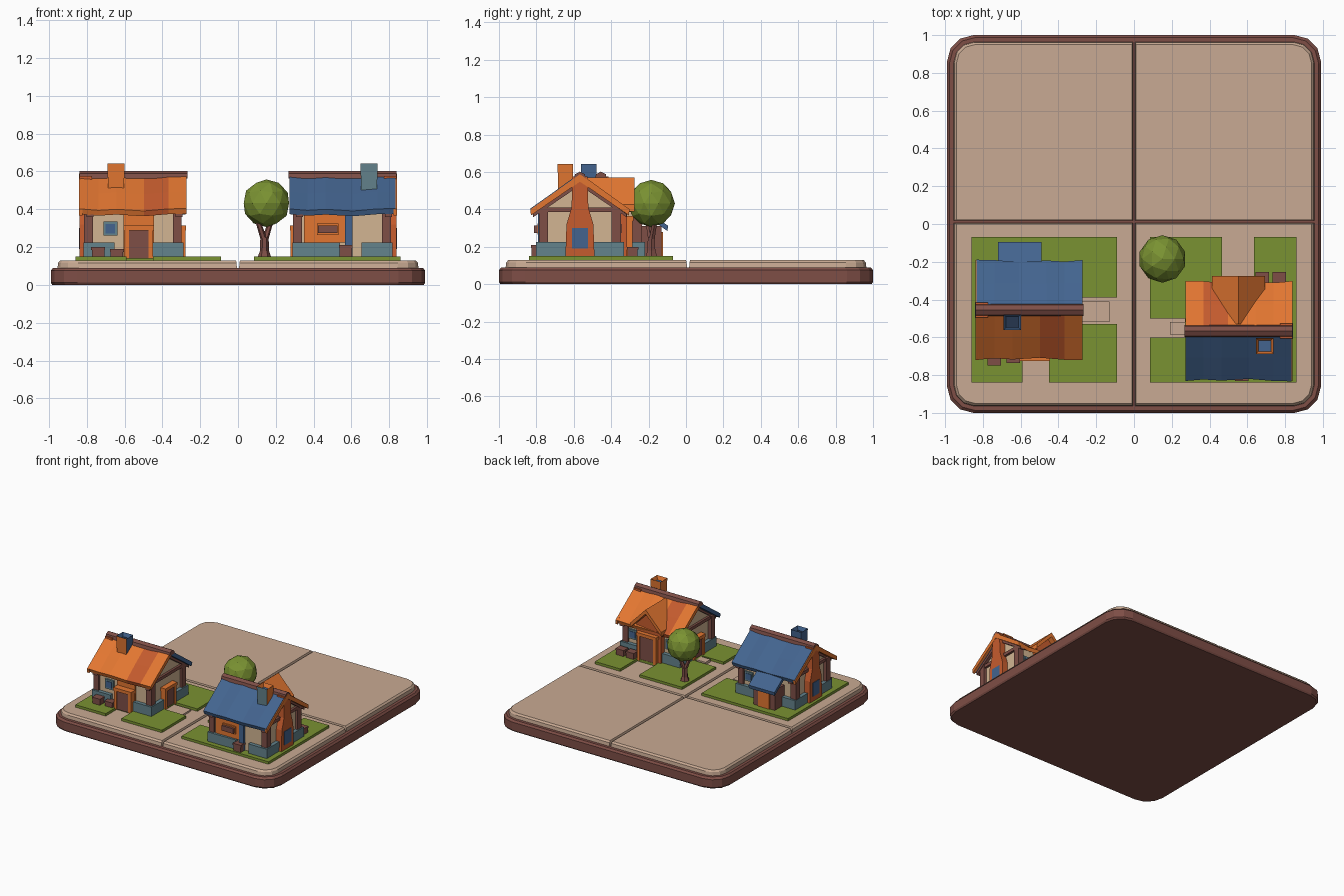
import bpy, bmesh, math
from mathutils import Vector

if "Cube" in bpy.data.objects:
    bpy.data.objects.remove(bpy.data.objects["Cube"])


def material(name, hexcode):
    m = bpy.data.materials.new(name)
    c = [int(hexcode[i:i + 2], 16) / 255 for i in (0, 2, 4)]
    m.diffuse_color = [v / 12.92 if v < .04 else ((v + .055) / 1.055) ** 2.4 for v in c] + [1]
    m.use_nodes = True
    m.node_tree.nodes["Principled BSDF"].inputs["Base Color"].default_value = m.diffuse_color
    return m


BROWN = material("brown wood", "7E4E46")
TAN = material("tan paving", "C9AA93")
CREAM = material("cream plaster", "D2B592")
GRASS = material("grass green", "7A9232")
ORANGE = material("orange", "E27631")
RUST = material("rust orange", "C65C2E")
BLUE = material("blue", "43648F")
STONE = material("blue grey stone", "64838C")
DARK = material("dark navy", "26364F")


def finish(name, bm, *mats):
    bmesh.ops.recalc_face_normals(bm, faces=bm.faces)
    me = bpy.data.meshes.new(name)
    bm.to_mesh(me)
    bm.free()
    for m in mats:
        me.materials.append(m)
    ob = bpy.data.objects.new(name, me)
    bpy.context.collection.objects.link(ob)
    return ob


def loft(name, rings, *mats):
    """Join rings of points into a closed solid."""
    bm = bmesh.new()
    rows = [[bm.verts.new(p) for p in r] for r in rings]
    n = len(rows[0])
    for a, b in zip(rows, rows[1:]):
        for i in range(n):
            bm.faces.new((a[i], a[(i + 1) % n], b[(i + 1) % n], b[i]))
    bm.faces.new(rows[0])
    bm.faces.new(rows[-1])
    return finish(name, bm, *mats)


def box(name, x0, x1, y0, y1, z0, z1, mat):
    return loft(name, [[(x0, y0, z), (x1, y0, z), (x1, y1, z), (x0, y1, z)] for z in (z0, z1)], mat)


def prism_x(name, pts, x0, x1, mat):
    return loft(name, [[(x, y, z) for y, z in pts] for x in (x0, x1)], mat)


def prism_y(name, pts, y0, y1, mat):
    return loft(name, [[(x, y, z) for x, z in pts] for y in (y0, y1)], mat)


def tube(name, path, radii, mat, n=6):
    loft(name, [[(p[0] + r * math.cos(6.2832 * i / n), p[1] + r * math.sin(6.2832 * i / n), p[2])
                 for i in range(n)] for p, r in zip(path, radii)], mat)


def arc(cx, cy, r, start, seg=3):
    return [(cx + r * math.cos(start + math.pi / 2 * i / seg),
             cy + r * math.sin(start + math.pi / 2 * i / seg)) for i in range(seg + 1)]


def wall_plate(name, x, y, nx, ny, w, z0, z1, depth, mat):
    """Plate centred on a wall point, standing out along the wall normal."""
    hx = w / 2 if ny else depth
    hy = w / 2 if nx else depth
    return box(name, x - hx, x + hx, y - hy, y + hy, z0, z1, mat)


def door(name, x, y, nx, ny, w=.14, top=.31):
    for k in (-1, 1):
        o = k * (w / 2 - .012)
        wall_plate(name + "_jamb", x + (o if ny else 0), y + (o if nx else 0), nx, ny, .024, .14, top, .04, ORANGE)
    wall_plate(name + "_lintel", x, y, nx, ny, w + .01, top - .022, top + .004, .044, ORANGE)
    wall_plate(name + "_leaf", x, y, nx, ny, w - .04, .14, top - .02, .033, BROWN)


def window(name, x, y, nx, ny, w=.075, z0=.26, z1=.335):
    wall_plate(name + "_frame", x, y, nx, ny, w, z0, z1, .012, STONE)
    wall_plate(name + "_pane", x, y, nx, ny, w - .025, z0 + .013, z1 - .013, .016, BLUE)


def chimney(name, x, y, mat, front, hole):
    h, k = .046, .042
    bm = bmesh.new()
    bmesh.ops.create_cube(bm, size=1)
    for v in bm.verts:
        s = 1 if v.co.z > 0 else .9
        v.co = (x + v.co.x * 2 * h * s, y + v.co.y * 2 * k * s, .57 + v.co.z * .145)
    bm.normal_update()
    top = max(bm.faces, key=lambda f: f.normal.z)
    face = min(bm.faces, key=lambda f: f.normal.y)
    face.material_index = 1
    bmesh.ops.inset_region(bm, faces=[top], thickness=.018)
    for v in top.verts:
        v.co.z -= .03
    top.material_index = 2
    finish(name, bm, mat, front, hole)


def roof_slope(name, cx, cy, d, mat):
    """One uneven slope: d is -1 for the front, 1 for the back."""
    xs = (-.28, -.185, -.09, .055, .185, .28)
    lift = (.004, -.004, .002, -.007, .004, .006)
    rings = []
    for x, l in zip(xs, lift):
        x *= -d
        rings.append([(cx + x, cy, .588 + l), (cx + x, cy + d * .14, .487 + l),
                      (cx + x, cy + d * (.26 + l), .398 + l), (cx + x, cy + d * (.25 + l), .37 + l),
                      (cx + x, cy, .55 + l)])
    ob = loft(name, rings, mat, RUST)
    if mat == ORANGE:
        for p in ob.data.polygons:
            if .055 < (p.center.x - cx) * -d < .185:
                p.material_index = 1


def house(tag, cx, cy, s, front, back):
    """Shared cottage shell; s is the side carrying the chimney stack."""
    prism_x(tag + "_walls", [(cy - .205, .13), (cy + .205, .13), (cy + .205, .405), (cy, .555), (cy - .205, .405)],
            cx - .235, cx + .235, CREAM)
    roof_slope(tag + "_roof_front", cx, cy, -1, front)
    roof_slope(tag + "_roof_back", cx, cy, 1, back)
    prism_x(tag + "_ridge_cap", [(cy - .032, .563), (cy - .026, .588), (cy, .602), (cy + .026, .588), (cy + .032, .563)],
            cx - .285, cx + .285, BROWN)
    for i in (-1, 1):
        x = cx + i * .235
        wall_plate(tag + "_tie_beam", x, cy, 1, 0, .46, .385, .41, .018, BROWN)
        for j in (-1, 1):
            y = cy + j * .195
            box(tag + "_corner_post", x - .027, x + .02, y - .025, y + .025, .14, .41, BROWN)
            prism_x(tag + "_rafter", [(cy, .56), (cy + j * .25, .385), (cy + j * .25, .358), (cy, .528)],
                    x - .012, x + .025, BROWN)
            # stone footing wraps each corner, leaving room for doors
            a, b = sorted((cx + i * .265, cx + i * .1))
            c, d = sorted((cy + j * .235, cy + j * .075))
            box(tag + "_stone_footing", a, b, c, d, .14, .225, STONE)
            if i == s:
                a, b = sorted((cx + i * .268, cx + i * .287))
                prism_x(tag + "_bargeboard", [(cy, .588), (cy + j * .265, .4), (cy + j * .262, .368), (cy, .548)],
                        a, b, ORANGE)
    # tapered stack on the gable with a recessed stone panel
    prof = [(-.078, .14), (.078, .14), (.072, .32), (.045, .41), (.04, .575), (-.04, .575), (-.045, .41), (-.072, .32)]
    a, b = sorted((cx + s * .22, cx + s * .285))
    prism_x(tag + "_stack", [(cy + y, z) for y, z in prof], a, b, RUST)
    wall_plate(tag + "_stack_panel", cx + s * .284, cy, 1, 0, .085, .19, .3, .005, BLUE)
    door(tag + "_gable_door", cx - s * .235, cy, 1, 0)


def crates(spots):
    for x, y, h in spots:
        box("crate", x - .033, x + .033, y - .027, y + .027, .14, h - .015, BROWN)
        box("crate_lid", x - .036, x + .036, y - .03, y + .03, h - .015, h, BROWN)


# base slab and four paving tiles
corners = [(1, 1), (-1, 1), (-1, -1), (1, -1)]
rings = []
for z, g in ((0, .008), (.012, 0), (.075, 0), (.09, .012)):
    rings.append([(x, y, z) for i, (sx, sy) in enumerate(corners)
                  for x, y in arc(sx * (.85 - g), sy * (.86 - g), .14, i * math.pi / 2)])
loft("base_slab", rings, BROWN)
for i, (sx, sy) in enumerate(corners):
    rings = []
    for z, g in ((.085, 0), (.117, .004), (.13, .016)):
        pts = arc(sx * .845, sy * .855, .11 - g, i * math.pi / 2)
        lo, oy, ox, m = .006 + g / 3, .965 - g, .955 - g, .011
        ring = [(sx * lo, sy * oy), (sx * lo, sy * lo + m), (sx * ox, sy * lo + m)]
        if sx * sy < 0:
            ring.reverse()
        rings.append([(x, y, z) for x, y in pts + ring])
    loft("paving_tile", rings, TAN)

# lawns with gaps for the paths
for x0, x1, y0, y1 in ((-.86, -.28, -.7, -.07), (-.86, -.59, -.84, -.7), (-.45, -.28, -.84, -.7),
                       (-.28, -.09, -.39, -.07), (-.28, -.09, -.84, -.53),
                       (.27, .86, -.84, -.29), (.085, .27, -.84, -.6), (.085, .27, -.5, -.07),
                       (.27, .465, -.29, -.07), (.635, .86, -.29, -.07)):
    box("lawn", x0, x1, y0, y1, .125, .15, GRASS)
box("left_doorstep", -.29, -.13, -.52, -.41, .125, .143, TAN)
box("right_doorstep", .19, .31, -.585, -.52, .125, .15, TAN)

# left cottage
cx, cy = -.553, -.455
house("left_house", cx, cy, -1, ORANGE, BLUE)
chimney("left_chimney", -.645, -.52, BLUE, ORANGE, DARK)
wall_plate("left_front_panel", -.525, cy - .205, 0, 1, .16, .15, .4, .012, ORANGE)
door("left_front_door", -.525, cy - .225, 0, 1, .15)
window("left_front_window", -.675, cy - .208, 0, 1)
window("left_back_window", -.39, cy + .205, 0, 1)
box("porch_walls", -.70, -.51, -.27, -.13, .14, .31, BROWN)
prism_x("porch_roof", [(-.22, .40), (-.095, .312), (-.1, .285), (-.22, .37)], -.72, -.49, BLUE)
wall_plate("porch_door", -.605, -.13, 0, 1, .1, .14, .28, .008, ORANGE)
crates([(-.74, -.72, .2), (-.64, -.705, .19)])

# right cottage with dormer porch
cx, cy = .553, -.567
house("right_house", cx, cy, 1, BLUE, ORANGE)
chimney("right_chimney", .693, -.645, ORANGE, STONE, BLUE)
wall_plate("right_front_panel", .457, cy - .205, 0, 1, .215, .225, .4, .012, ORANGE)
wall_plate("right_front_post", .585, cy - .205, 0, 1, .04, .14, .4, .02, BLUE)
box("right_front_footing", .4, .54, -.8, -.76, .14, .225, STONE)
wall_plate("planter_frame", .475, cy - .215, 0, 1, .115, .265, .325, .012, ORANGE)
box("planter", .423, .525, -.812, -.78, .275, .315, BROWN)
prism_y("dormer_walls", [(.445, .14), (.66, .14), (.66, .42), (.553, .53), (.445, .42)], -.5, -.315, RUST)
for k in (-1, 1):
    prism_y("dormer_roof", [(.553, .57), (.553 + k * .14, .425), (.553 + k * .14, .39), (.553, .535)],
            -.53, -.275, ORANGE)
door("dormer_door", .553, -.325, 0, 1, .17, .36)
for x in (.39, .72):
    window("right_back_window", x, cy + .207, 0, 1)
crates([(.57, -.8, .21), (.68, -.285, .2), (.77, -.285, .2)])

# tree with forked trunk
tube("tree_trunk", [(.14, -.185, .14), (.14, -.185, .18), (.14, -.185, .25)], [.038, .024, .022], BROWN)
for k in (-1, 1):
    tube("tree_branch", [(.14, -.185, .23), (.14 + k * .035, -.185 + k * .02, .34)], [.018, .014], BROWN)
bm = bmesh.new()
bmesh.ops.create_icosphere(bm, subdivisions=2, radius=.126)
bmesh.ops.translate(bm, verts=bm.verts, vec=Vector((.15, -.185, .432)))
finish("tree_crown", bm, GRASS)
